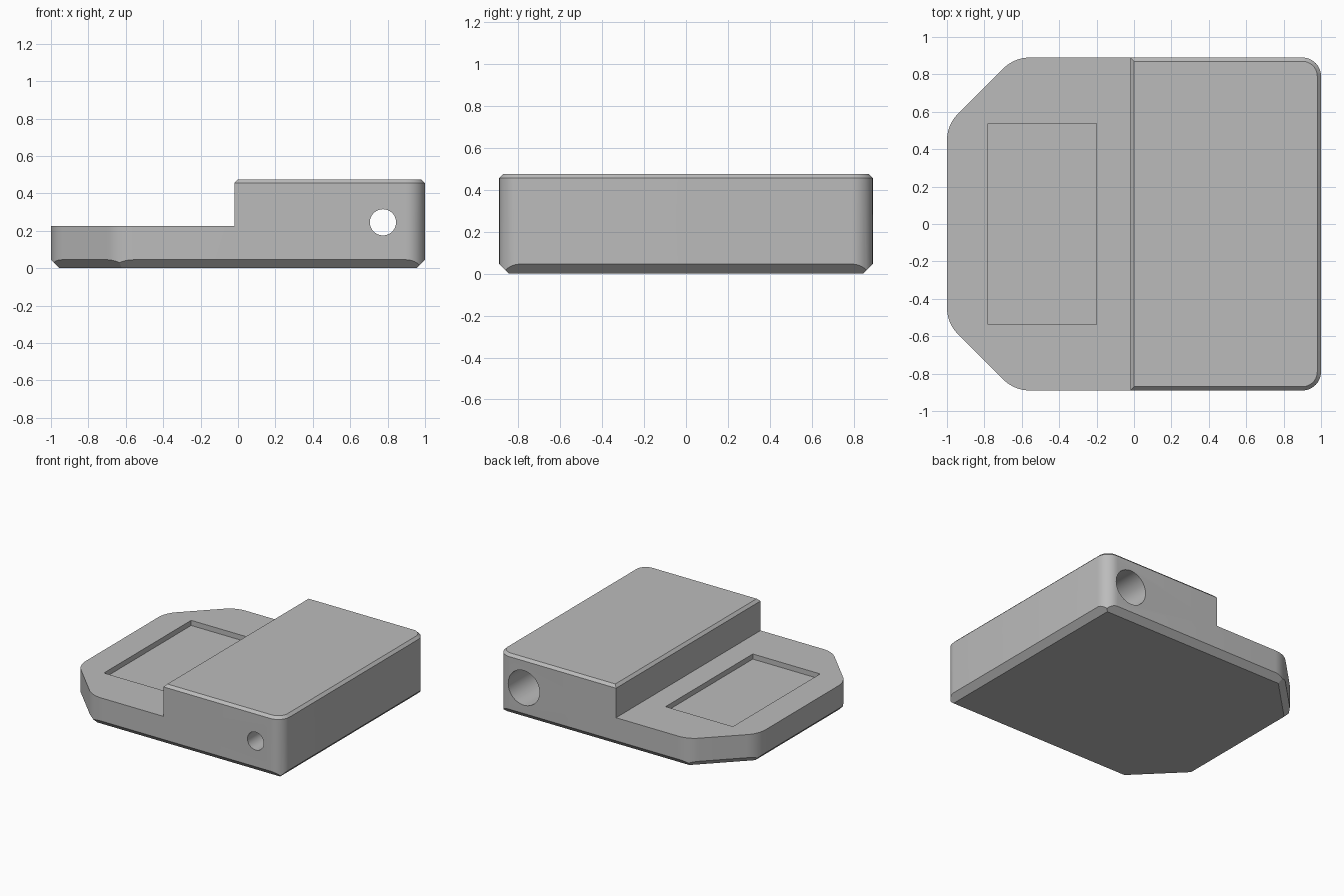
import bpy, bmesh, math
from mathutils import Vector

if "Cube" in bpy.data.objects:
    bpy.data.objects.remove(bpy.data.objects["Cube"])

grey = bpy.data.materials.new("plain grey")
grey.diffuse_color = (0.5, 0.5, 0.5, 1)
grey.use_nodes = True
grey.node_tree.nodes["Principled BSDF"].inputs["Base Color"].default_value = grey.diffuse_color

W, D = 1.0, 0.89            # half width, half depth
STEP_X, DECK_Z, TOP_Z = -0.02, 0.225, 0.475
BEVEL_BOTTOM, BEVEL_TOP = 0.045, 0.02

# Plan corners (counter-clockwise) with their fillet radii
CORNERS = [(W, -D, 0.1), (W, D, 0.1), (-0.64, D, 0.2), (-W, 0.53, 0.2),
           (-W, -0.53, 0.2), (-0.64, -D, 0.2)]


def neighbours(i):
    n = len(CORNERS)
    p, a, b = (Vector(CORNERS[k % n][:2]) for k in (i, i - 1, i + 1))
    return p, (a - p).normalized(), (b - p).normalized()


def rounded_plan(steps=10):
    pts = []
    for i, (_, _, r) in enumerate(CORNERS):
        p, u, v = neighbours(i)
        half = u.angle(v) / 2
        centre = p + (u + v).normalized() * r / math.sin(half)
        start = p + u * r / math.tan(half) - centre
        sweep = math.pi - 2 * half
        for k in range(steps + 1):
            t = sweep * k / steps
            c, s = math.cos(t), math.sin(t)
            pts.append(centre + Vector((start.x * c - start.y * s,
                                        start.x * s + start.y * c)))
    return pts


def sharp_plan(inset):
    pts = []
    for i in range(len(CORNERS)):
        p, u, v = neighbours(i)
        pts.append(p + (u + v).normalized() * inset / math.sin(u.angle(v) / 2))
    return pts


def loft(name, levels):
    """Solid through a list of (plan points, z)."""
    bm = bmesh.new()
    rings = [[bm.verts.new((p[0], p[1], z)) for p in pts] for pts, z in levels]
    n = len(rings[0])
    bm.faces.new(rings[0][::-1])
    bm.faces.new(rings[-1])
    for a, b in zip(rings, rings[1:]):
        for i in range(n):
            j = (i + 1) % n
            bm.faces.new((a[i], a[j], b[j], b[i]))
    mesh = bpy.data.meshes.new(name)
    bm.to_mesh(mesh)
    bm.free()
    ob = bpy.data.objects.new(name, mesh)
    bpy.context.collection.objects.link(ob)
    mesh.materials.append(grey)
    return ob


def box(name, x0, x1, y0, y1, z0, z1):
    plan = [(x0, y0), (x1, y0), (x1, y1), (x0, y1)]
    return loft(name, [(plan, z0), (plan, z1)])


def bore(name, radius, y0, y1):
    bpy.ops.mesh.primitive_cylinder_add(
        vertices=48, radius=radius, depth=y1 - y0,
        location=(0.775, (y0 + y1) / 2, 0.245), rotation=(math.pi / 2, 0, 0))
    ob = bpy.context.object
    ob.name = name
    ob.data.materials.append(grey)
    return ob


def combine(target, tool, operation):
    mod = target.modifiers.new("cut", 'BOOLEAN')
    mod.operation, mod.object, mod.solver = operation, tool, 'EXACT'
    bpy.context.view_layer.objects.active = target
    bpy.ops.object.modifier_apply(modifier=mod.name)
    bpy.data.objects.remove(tool)


# Body: rounded plan, then lowered deck on the left
plan = rounded_plan()
body = loft("stepped_body", [(plan, 0), (plan, TOP_Z)])
combine(body, box("step_cutter", -1.5, STEP_X, -1.5, 1.5, DECK_Z, 1), 'DIFFERENCE')

# Chamfer round the raised top
bm = bmesh.new()
bm.from_mesh(body.data)
bmesh.ops.remove_doubles(bm, verts=bm.verts, dist=1e-5)
rim = [e for e in bm.edges
       if all(v.co.z > TOP_Z - 1e-4 for v in e.verts)
       and any(abs(f.normal.z) < 0.5 for f in e.link_faces)]
bmesh.ops.bevel(bm, geom=rim, offset=BEVEL_TOP, segments=1, affect='EDGES')
bm.to_mesh(body.data)
bm.free()

# Bottom chamfer: sharp-cornered envelope trims the lower edge
envelope = loft("envelope", [(sharp_plan(BEVEL_BOTTOM), 0),
                             (sharp_plan(-0.2), BEVEL_BOTTOM + 0.2),
                             (sharp_plan(-0.2), 1)])
combine(body, envelope, 'INTERSECT')

# Shallow pocket in the deck
combine(body, box("pocket_cutter", -0.78, -0.2, -0.537, 0.537, DECK_Z - 0.04, 1),
        'DIFFERENCE')

# Cross bore: narrow at the front, wide from the back
combine(body, bore("narrow_bore", 0.07, -1.2, 1.2), 'DIFFERENCE')
combine(body, bore("wide_bore", 0.135, -0.2, 1.2), 'DIFFERENCE')

# Smooth fillets and bores, crisp edges elsewhere
bpy.ops.object.select_all(action='DESELECT')
body.select_set(True)
bpy.context.view_layer.objects.active = body
bpy.ops.object.shade_smooth_by_angle(angle=math.radians(25))
